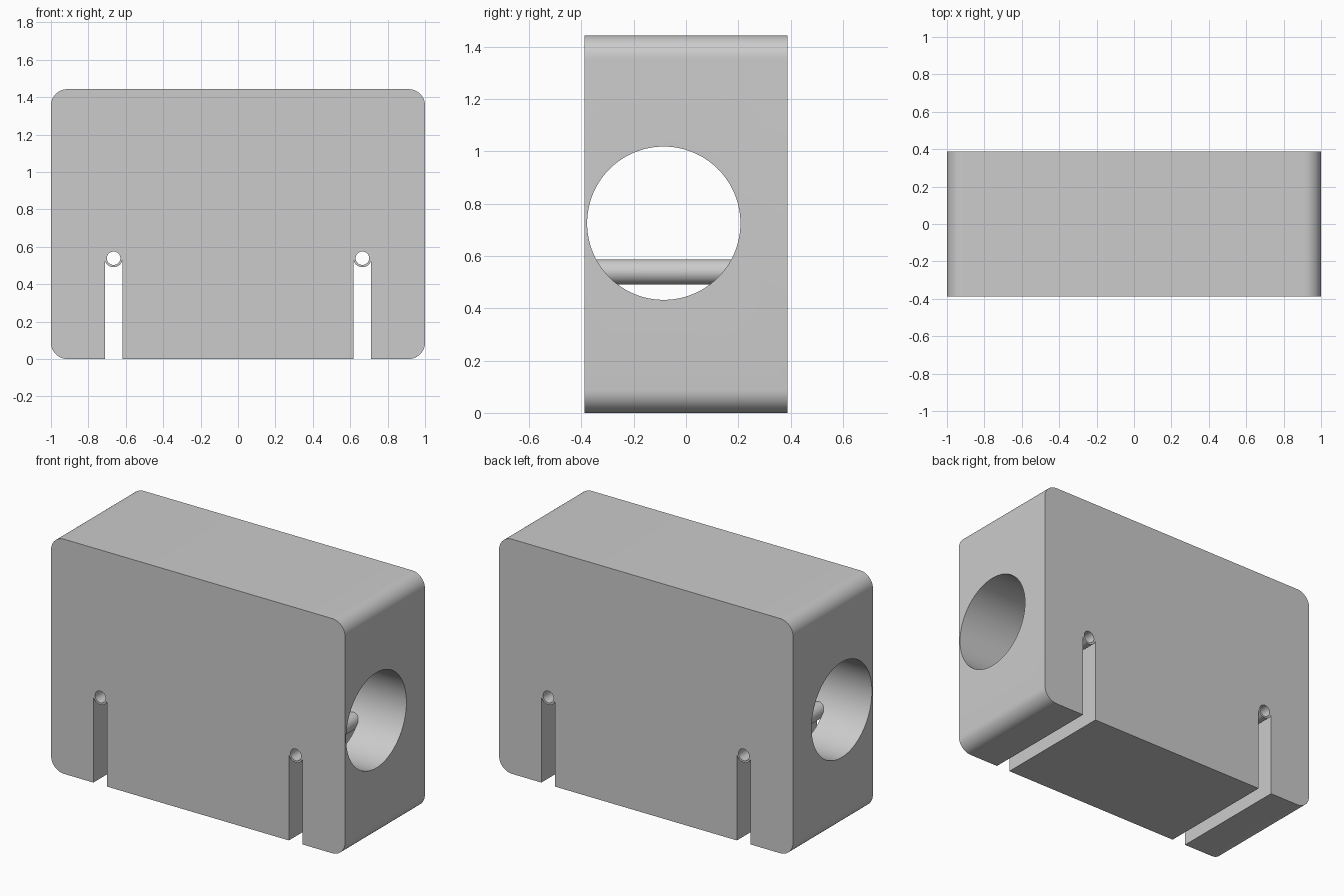
import bpy, math

if "Cube" in bpy.data.objects:
    bpy.data.objects.remove(bpy.data.objects["Cube"])

HALF_Y, HEIGHT, ROUND = 0.388, 1.443, 0.088
GUIDE_X, GUIDE_Z = 0.665, 0.539


def prism(name, profile, half):
    """Extrude an xz profile along y."""
    n = len(profile)
    verts = [(x, s * half, z) for s in (-1, 1) for x, z in profile]
    faces = [tuple(range(n)), tuple(reversed(range(n, 2 * n)))]
    faces += [(i, i + n, (i + 1) % n + n, (i + 1) % n) for i in range(n)]
    mesh = bpy.data.meshes.new(name)
    mesh.from_pydata(verts, [], faces)
    obj = bpy.data.objects.new(name, mesh)
    bpy.context.collection.objects.link(obj)
    return obj


def rod(name, radius, length, location, rotation, sides):
    bpy.ops.mesh.primitive_cylinder_add(vertices=sides, radius=radius, depth=length,
                                        location=location, rotation=rotation)
    obj = bpy.context.object
    obj.name = name
    return obj


def combine(target, tool, operation):
    """Apply a boolean and remove the tool object."""
    bpy.context.view_layer.objects.active = target
    mod = target.modifiers.new("shape", 'BOOLEAN')
    mod.object, mod.operation, mod.solver = tool, operation, 'EXACT'
    bpy.ops.object.modifier_apply(modifier=mod.name)
    bpy.data.objects.remove(tool, do_unlink=True)


# Block with rounded vertical-plane corners
outline = []
for corner, (sx, sz) in enumerate([(1, 1), (-1, 1), (-1, -1), (1, -1)]):
    for step in range(13):
        a = math.radians(90 * corner + 7.5 * step)
        outline.append((sx * (1 - ROUND) + ROUND * math.cos(a),
                        HEIGHT / 2 + sz * (HEIGHT / 2 - ROUND) + ROUND * math.sin(a)))
block = prism("bored_block", outline, HALF_Y)

# Large off-centre bore running through both ends
combine(block, rod("bore_cutter", 0.293, 3, (0, -0.085, 0.725),
                   (0, math.pi / 2, 0), 96), 'DIFFERENCE')

# Open slots below, each closed off by a hollow guide tube
along_y = (math.pi / 2, 0, 0)
for side in (-1, 1):
    x = side * GUIDE_X
    w = 0.047
    slot = prism("slot_cutter", [(x - w, -0.2), (x + w, -0.2),
                                 (x + w, GUIDE_Z), (x - w, GUIDE_Z)], 0.6)
    combine(block, slot, 'DIFFERENCE')
    centre = (x, 0, GUIDE_Z)
    combine(block, rod("guide_tube", 0.048, 2 * HALF_Y, centre, along_y, 48), 'UNION')
    combine(block, rod("guide_hole_cutter", 0.036, 1.5, centre, along_y, 40), 'DIFFERENCE')

# Smooth the curved surfaces, keep the edges crisp
bpy.ops.object.select_all(action='DESELECT')
block.select_set(True)
bpy.context.view_layer.objects.active = block
bpy.ops.object.shade_smooth_by_angle(angle=math.radians(30))
